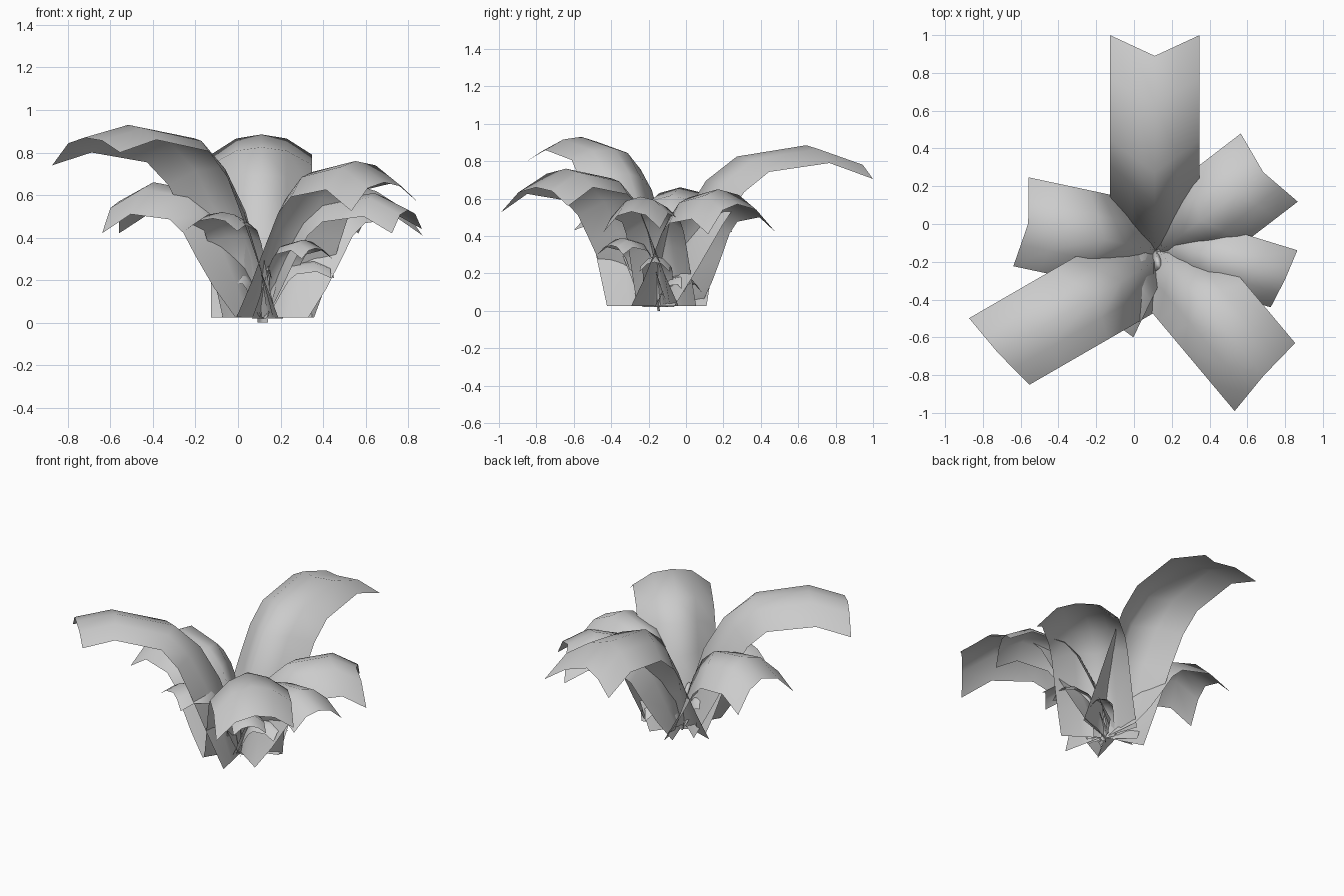
import bpy
from math import radians, sin, cos

if "Cube" in bpy.data.objects:
    bpy.data.objects.remove(bpy.data.objects["Cube"])

ROOT = (0.115, -0.14)
# centre rib of one leaf: (distance / length, height / peak height, outward fold of the sides)
RIB = [(0, 0, 0.36), (0.04, 0.27, 0.68), (0.12, 0.55, 0.8), (0.24, 0.78, 0.68),
       (0.40, 0.93, 0.45), (0.76, 1.0, 0.15), (1.0, None, 0.0)]


def leaf(name, az, length, peak, tip_z, width, left, right, shift=0.0, base=0.025):
    """Arched leaf; left/right = (forward, drop) of the tip corners relative to the rib."""
    a = radians(az)
    verts, faces = [], []
    n = len(RIB) - 1
    for i, (rd, rz, fold) in enumerate(RIB):
        f = i / n
        d = rd * length
        z = tip_z if rz is None else base + rz * (peak - base)
        for c in (-2, -1, 0, 1, 2):
            t = abs(c) / 2
            fwd, drop = left if c > 0 else right
            dd = 0.46 * width * fold + fwd * f             # sides fold outward near the base
            dz = drop * min(1.0, f * 1.3)                  # and downward near the tip
            along = d + dd * t
            side = shift + c / 4 * width
            h = max(base, z - dz * t ** 2.3)
            verts.append((ROOT[0] + along * cos(a) - side * sin(a),
                          ROOT[1] + along * sin(a) + side * cos(a), h))
    for i in range(n):
        for c in range(4):
            k = i * 5 + c
            faces.append((k, k + 1, k + 6, k + 5))
    me = bpy.data.meshes.new(name)
    me.from_pydata(verts, [], faces)
    me.polygons.foreach_set("use_smooth", [True] * len(me.polygons))
    ob = bpy.data.objects.new(name, me)
    bpy.context.collection.objects.link(ob)
    return ob


# large outer leaves
leaf("leaf_back", 90, 1.03, 0.885, 0.80, 0.475, (0.11, 0.095), (0.11, 0.095), 0.005)
leaf("leaf_front_left", 210, 0.995, 0.93, 0.87, 0.465, (-0.06, 0.07), (0.04, 0.13), 0.049)
leaf("leaf_front_right", -50, 0.875, 0.76, 0.66, 0.477, (-0.025, 0.10), (0.045, 0.135), 0.012)
leaf("leaf_back_right", 37.5, 0.704, 0.65, 0.57, 0.47, (0.03, 0.15), (0.05, 0.16), -0.018)
leaf("leaf_left", 168, 0.69, 0.66, 0.57, 0.477, (0.03, 0.15), (0.05, 0.15))
leaf("leaf_right", -17, 0.70, 0.61, 0.53, 0.33, (0.017, 0.09), (-0.03, 0.11), 0.055)

# medium leaf toward the front
leaf("leaf_front", -116, 0.44, 0.52, 0.49, 0.28, (0.025, 0.06), (0.02, 0.06), -0.045)

# small inner leaves close to the ground
SMALL = [(-46, 0.36, 0.39, 0.35, 0.20), (-5, 0.32, 0.29, 0.26, 0.16),
         (45, 0.24, 0.19, 0.15, 0.13), (190, 0.18, 0.24, 0.21, 0.13),
         (-80, 0.10, 0.28, 0.25, 0.05)]
for i, (az, length, peak, tip, w) in enumerate(SMALL):
    leaf(f"small_leaf_{i + 1}", az, length, peak, tip, w, (0.01, 0.05), (0.01, 0.05),
         base=0.0 if i == 4 else 0.02)
